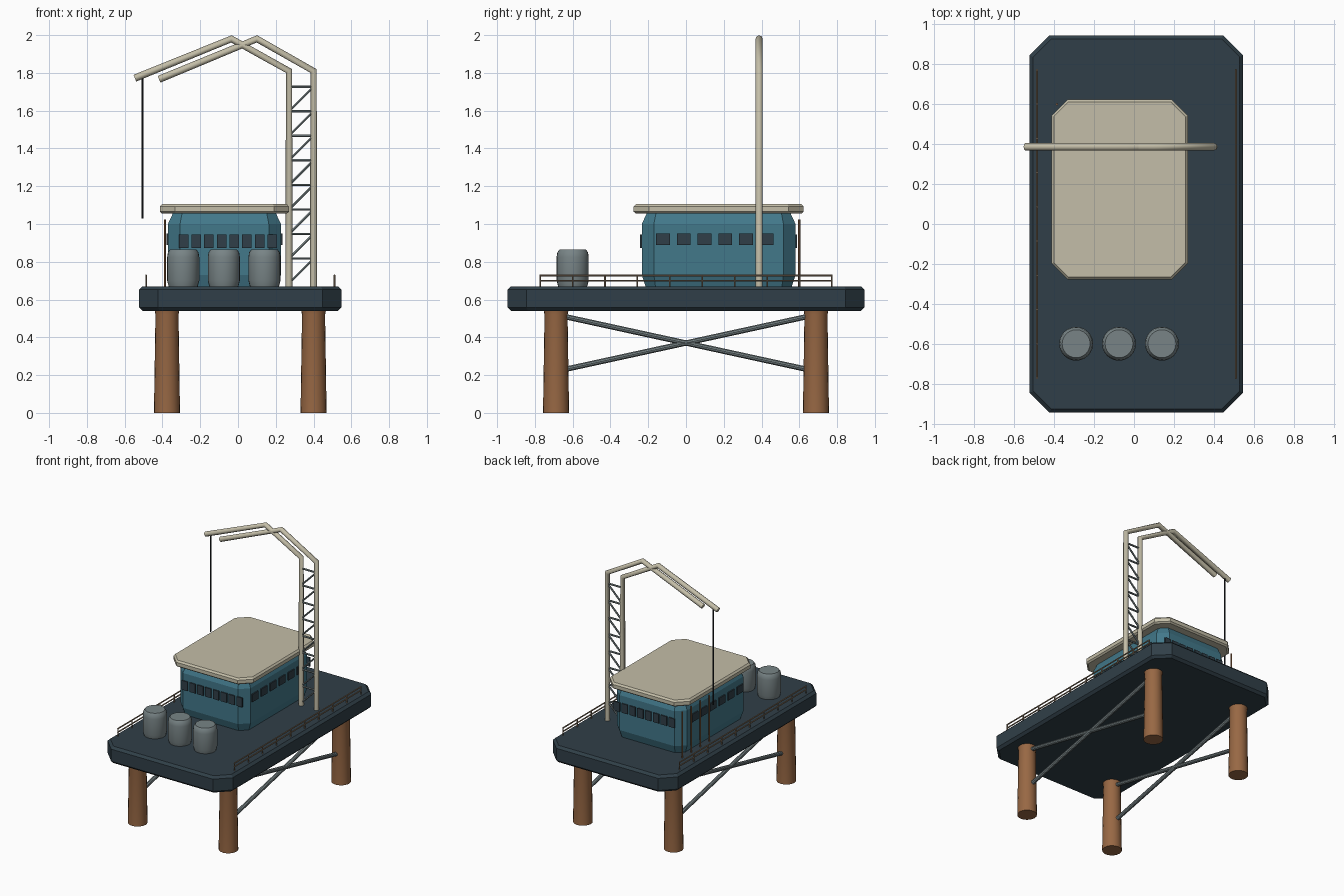
import bpy, bmesh, math
from mathutils import Vector

cube = bpy.data.objects.get("Cube")
if cube:
    bpy.data.objects.remove(cube)


def material(name, rgb):
    lin = [((c / 255 + 0.055) / 1.055) ** 2.4 for c in rgb] + [1]
    m = bpy.data.materials.new(name)
    m.use_nodes = True
    m.diffuse_color = lin
    m.node_tree.nodes["Principled BSDF"].inputs["Base Color"].default_value = lin
    return m


SLATE = material("dark slate", (48, 63, 72))
CREAM = material("cream", (196, 190, 168))
TEAL = material("teal", (66, 120, 138))
STEEL = material("steel grey", (120, 132, 134))
RUST = material("rust brown", (152, 104, 68))
RAIL = material("weathered tan", (142, 122, 100))
CABLE = material("cable black", (28, 32, 36))


def finish(name, bm, mat, smooth=False):
    bmesh.ops.recalc_face_normals(bm, faces=bm.faces)
    me = bpy.data.meshes.new(name)
    bm.to_mesh(me)
    bm.free()
    me.materials.append(mat)
    ob = bpy.data.objects.new(name, me)
    bpy.context.collection.objects.link(ob)
    if smooth:
        bpy.ops.object.select_all(action='DESELECT')
        ob.select_set(True)
        bpy.context.view_layer.objects.active = ob
        bpy.ops.object.shade_smooth_by_angle(angle=math.radians(35))
    return ob


def loft(bm, rings):
    """Skin a stack of point rings and cap both ends."""
    rows = [[bm.verts.new(p) for p in ring] for ring in rings]
    n = len(rows[0])
    for low, high in zip(rows, rows[1:]):
        for i in range(n):
            j = (i + 1) % n
            bm.faces.new((low[i], low[j], high[j], high[i]))
    bm.faces.new(rows[0][::-1])
    bm.faces.new(rows[-1])


def chamfered_block(name, centre, half, cut, levels, mat):
    """Eight-sided block; levels are (height, inset)."""
    rings = []
    for z, inset in levels:
        a, b = half[0] - inset, half[1] - inset
        c = cut - inset * 0.59
        pts = [(a, c - b), (a, b - c), (a - c, b), (c - a, b),
               (-a, b - c), (-a, c - b), (c - a, -b), (a - c, -b)]
        rings.append([(centre[0] + x, centre[1] + y, z) for x, y in pts])
    bm = bmesh.new()
    loft(bm, rings)
    return finish(name, bm, mat)


def turned(name, x, y, profile, mat, sides=20):
    """Solid of revolution; profile is (radius, height)."""
    angles = [math.tau * i / sides for i in range(sides)]
    bm = bmesh.new()
    loft(bm, [[(x + r * math.cos(t), y + r * math.sin(t), z) for t in angles]
              for r, z in profile])
    return finish(name, bm, mat, True)


def rods(name, pairs, r, mat, sides=8):
    bm = bmesh.new()
    for a, b in pairs:
        a, b = Vector(a), Vector(b)
        q = (b - a).to_track_quat('Z', 'Y')
        ring = [q @ Vector((r * math.cos(math.tau * i / sides),
                            r * math.sin(math.tau * i / sides), 0)) for i in range(sides)]
        loft(bm, [[p + a for p in ring], [p + b for p in ring]])
    return finish(name, bm, mat, True)


def plates(name, boxes, mat):
    bm = bmesh.new()
    for centre, size in boxes:
        made = bmesh.ops.create_cube(bm, size=1)["verts"]
        bmesh.ops.scale(bm, vec=size, verts=made)
        bmesh.ops.translate(bm, vec=centre, verts=made)
    return finish(name, bm, mat)


MID = 0.012      # platform centre in x
DECK = 0.67      # deck surface height

# Deck
chamfered_block("deck", (MID, 0), (0.535, 0.945), 0.1,
                [(0.54, 0.018), (0.558, 0), (0.652, 0), (DECK, 0.018)], SLATE)

# Legs and cross braces
for side, sx in (("right", -1), ("left", 1)):
    x = MID + sx * 0.388
    for end, sy in (("front", -1), ("back", 1)):
        turned(f"{end}_{side}_leg", x, sy * 0.688,
               [(0.069, 0), (0.061, 0.52), (0.066, 0.545)], RUST)
    rods(f"{side}_cross_brace",
         [((x, -0.688, 0.52), (x, 0.688, 0.22)), ((x, -0.688, 0.22), (x, 0.688, 0.52))],
         0.015, STEEL, 10)

    # Railing along each long edge
    rx = MID + sx * 0.498
    bars = [((rx, -0.775, z), (rx, 0.775, z)) for z in (0.7, 0.727)]
    bars += [((rx, y, DECK), (rx, y, 0.73))
             for y in (-0.772 + 0.1716 * i for i in range(10))]
    rods(f"{side}_railing", bars, 0.005, RAIL, 6)

# Cabin and roof
CX, CY, HX, HY = -0.072, 0.173, 0.299, 0.407
chamfered_block("cabin", (CX, CY), (HX, HY), 0.064,
                [(DECK, 0.02), (0.73, 0), (1.0, 0), (1.06, 0.028)], TEAL)
chamfered_block("roof", (CX, CY), (0.342, 0.45), 0.08,
                [(1.055, 0.012), (1.065, 0), (1.092, 0), (1.105, 0.012)], CREAM)

# Window strips on the four walls
for name, s in (("front_windows", -1), ("back_windows", 1)):
    plates(name, [((-0.288 + 0.067 * i, CY + s * (HY + 0.004), 0.909),
                   (0.05, 0.0095, 0.071)) for i in range(8)], SLATE)
for name, s in (("right_windows", -1), ("left_windows", 1)):
    plates(name, [((CX + s * (HX + 0.004), -0.122 + 0.11 * i, 0.92),
                   (0.0095, 0.073, 0.06)) for i in range(6)], SLATE)

# Upright pipes beside the cabin
rods("wall_pipes", [((-0.387, 0.6 - 0.11 * i, DECK), (-0.387, 0.6 - 0.11 * i, 1.025))
                    for i in range(4)], 0.006, RUST)

# Storage tanks
for i, label in enumerate(("right", "middle", "left")):
    turned(f"{label}_tank", -0.29 + 0.215 * i, -0.6,
           [(0.077, DECK), (0.085, 0.7), (0.085, 0.825), (0.081, 0.85), (0.07, 0.865)],
           STEEL, 24)

# Crane: two bent tubes
CRANE_Y = 0.387
for name, path in (
        ("inner_crane_tube", [(0.27, DECK), (0.27, 1.81), (-0.035, 1.98), (-0.546, 1.772)]),
        ("outer_crane_tube", [(0.4, DECK), (0.4, 1.81), (0.1, 1.98), (-0.418, 1.766)])):
    cu = bpy.data.curves.new(name, 'CURVE')
    cu.dimensions = '3D'
    cu.bevel_depth = 0.019
    cu.bevel_resolution = 2
    cu.use_fill_caps = True
    sp = cu.splines.new('POLY')
    sp.points.add(len(path) - 1)
    for p, (x, z) in zip(sp.points, path):
        p.co = (x, CRANE_Y, z, 1)
    cu.materials.append(CREAM)
    bpy.context.collection.objects.link(bpy.data.objects.new(name, cu))

# Crane lattice and hoist cable
lattice = []
for i in range(8):
    z = 1.727 - 0.13 * i
    lattice.append(((0.27, CRANE_Y, z), (0.4, CRANE_Y, z)))
    lattice.append(((0.27, CRANE_Y, z - 0.13), (0.4, CRANE_Y, z)))
rods("crane_lattice", lattice, 0.007, STEEL, 6)
rods("hoist_cable", [((-0.505, CRANE_Y, 1.03), (-0.505, CRANE_Y, 1.78))], 0.005, CABLE)
